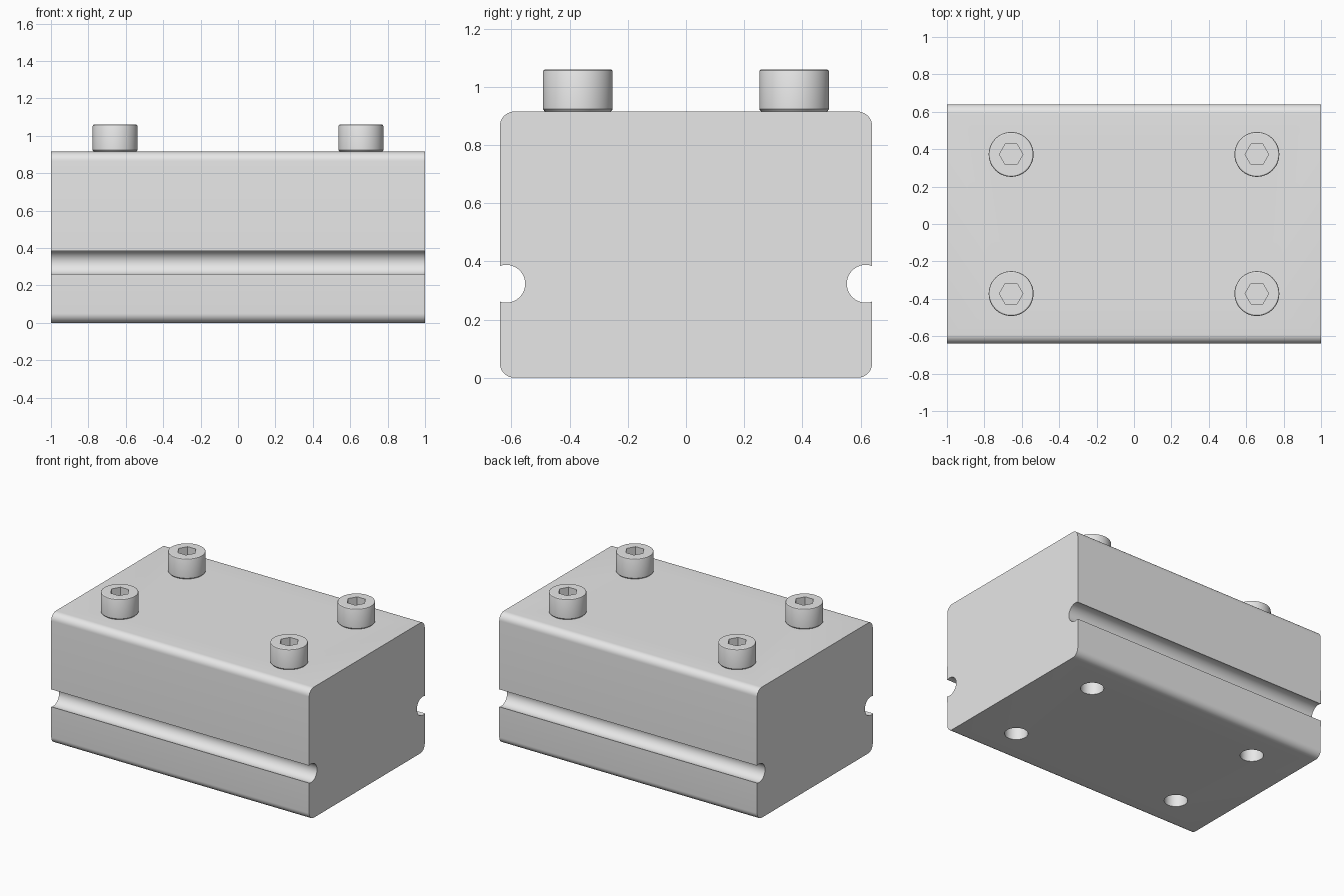
import bpy, bmesh, math

if "Cube" in bpy.data.objects:
    bpy.data.objects.remove(bpy.data.objects["Cube"], do_unlink=True)

HALF_Y, TOP = 0.64, 0.915
BOLT_X, BOLT_Y = 0.657, 0.372

grey = bpy.data.materials.new("plain grey")
grey.use_nodes = True
grey.diffuse_color = (0.8, 0.8, 0.8, 1)
grey.node_tree.nodes["Principled BSDF"].inputs["Base Color"].default_value = (0.8, 0.8, 0.8, 1)


def make_object(name, bm):
    bmesh.ops.recalc_face_normals(bm, faces=bm.faces)
    mesh = bpy.data.meshes.new(name)
    bm.to_mesh(mesh)
    bm.free()
    mesh.materials.append(grey)
    obj = bpy.data.objects.new(name, mesh)
    bpy.context.collection.objects.link(obj)
    return obj


def activate(obj):
    bpy.ops.object.select_all(action='DESELECT')
    obj.select_set(True)
    bpy.context.view_layer.objects.active = obj


def cut(obj, cutter):
    """Subtract the cutter from the object, then discard the cutter."""
    cutter.hide_render = True
    mod = obj.modifiers.new("cut", 'BOOLEAN')
    mod.operation, mod.solver, mod.object = 'DIFFERENCE', 'EXACT', cutter
    activate(obj)
    bpy.ops.object.modifier_apply(modifier=mod.name)
    bpy.data.objects.remove(cutter, do_unlink=True)


def arc(cy, cz, r, start, end, n):
    angles = [math.radians(start + (end - start) * i / n) for i in range(n + 1)]
    return [(cy + r * math.cos(a), cz + r * math.sin(a)) for a in angles]


def turned(name, profile, sides):
    """Closed solid made of rings given as (radius, height), bottom to top."""
    bm = bmesh.new()
    rings = [[bm.verts.new((r * math.cos(2 * math.pi * i / sides),
                            r * math.sin(2 * math.pi * i / sides), z))
              for i in range(sides)] for r, z in profile]
    for low, high in zip(rings, rings[1:]):
        for i in range(sides):
            j = (i + 1) % sides
            bm.faces.new((low[i], low[j], high[j], high[i]))
    bm.faces.new(rings[0])
    bm.faces.new(rings[-1])
    return make_object(name, bm)


# Block: rounded section with a round groove in each long side
half = (arc(HALF_Y - 0.05, 0.05, 0.05, -90, 0, 10)
        + arc(0.618, 0.323, 0.065, -70, -290, 28)
        + arc(HALF_Y - 0.05, TOP - 0.05, 0.05, 0, 90, 10))
section = half + [(-y, z) for y, z in reversed(half)]
bm = bmesh.new()
end = bm.faces.new([bm.verts.new((-1, y, z)) for y, z in section])
side = bmesh.ops.extrude_face_region(bm, geom=[end], use_keep_orig=True)
bmesh.ops.translate(bm, vec=(2, 0, 0),
                    verts=[g for g in side["geom"] if isinstance(g, bmesh.types.BMVert)])
block = make_object("block", bm)

# Cap screw: chamfered head, shank and hexagon socket
screw = turned("screw", [(0.070, 0.30), (0.070, TOP), (0.113, TOP), (0.120, TOP + 0.008),
                         (0.120, 1.052), (0.118, 1.057), (0.113, 1.06)], 48)
cut(screw, turned("socket_cutter", [(0.063, 0.99), (0.063, 1.2)], 6))

# Four screws, each in its own bolt hole through the block
screws = []
for sx, side_name in ((1, "left"), (-1, "right")):
    for sy, end_name in ((-1, "front"), (1, "back")):
        spot = (sx * BOLT_X, sy * BOLT_Y, 0)
        hole = turned("hole_cutter", [(0.074, -0.1), (0.074, 1.2)], 40)
        hole.location = spot
        bpy.context.view_layer.update()
        cut(block, hole)
        part = screw if not screws else bpy.data.objects.new("screw", screw.data)
        if screws:
            bpy.context.collection.objects.link(part)
        part.name = f"screw_{end_name}_{side_name}"
        part.location = spot
        screws.append(part)

# Smooth the curved surfaces, keep the edges sharp
for obj in (block, screw):
    activate(obj)
    bpy.ops.object.shade_smooth_by_angle(angle=math.radians(30))
